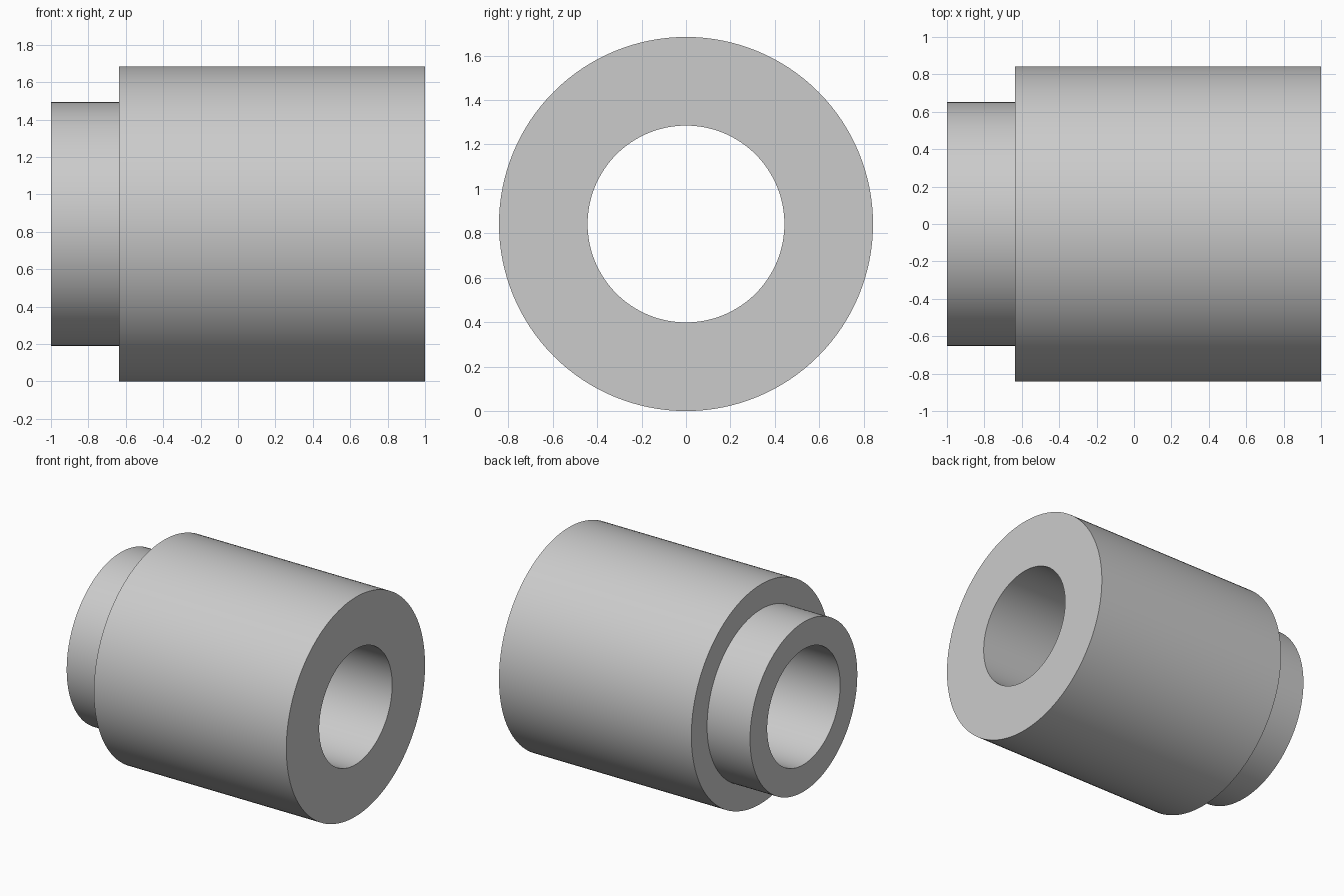
import bpy
import bmesh
from math import pi, radians
from mathutils import Matrix, Vector

SEGMENTS = 128
OUTER, COLLAR, BORE = 0.842, 0.651, 0.443
LEFT_END, STEP, RIGHT_END = -1.0, -0.635, 1.0

cube = bpy.data.objects.get("Cube")
if cube:
    bpy.data.objects.remove(cube, do_unlink=True)

# Plain grey material
grey = bpy.data.materials.new("plain_grey")
grey.use_nodes = True
colour = (0.6, 0.6, 0.6, 1.0)
grey.diffuse_color = colour
grey.node_tree.nodes["Principled BSDF"].inputs["Base Color"].default_value = colour

# Closed profile (x, radius) of the stepped bushing with its through bore
profile = [(LEFT_END, BORE), (LEFT_END, COLLAR), (STEP, COLLAR),
           (STEP, OUTER), (RIGHT_END, OUTER), (RIGHT_END, BORE)]

# Revolve the profile around the x axis
bm = bmesh.new()
verts = [bm.verts.new((x, 0, r)) for x, r in profile]
edges = [bm.edges.new((a, b)) for a, b in zip(verts, verts[1:] + verts[:1])]
bmesh.ops.spin(bm, geom=verts + edges, cent=(0, 0, 0), axis=(1, 0, 0),
               angle=2 * pi, steps=SEGMENTS, use_merge=True)
bmesh.ops.remove_doubles(bm, verts=bm.verts[:], dist=0.0001)
bmesh.ops.recalc_face_normals(bm, faces=bm.faces[:])
bmesh.ops.transform(bm, matrix=Matrix.Translation(Vector((0, 0, OUTER))), verts=bm.verts[:])

mesh = bpy.data.meshes.new("stepped_bushing")
bm.to_mesh(mesh)
bm.free()
mesh.materials.append(grey)
bushing = bpy.data.objects.new("stepped_bushing", mesh)
bpy.context.collection.objects.link(bushing)

# Smooth round walls, sharp rims
bpy.ops.object.select_all(action="DESELECT")
bushing.select_set(True)
bpy.context.view_layer.objects.active = bushing
bpy.ops.object.shade_smooth_by_angle(angle=radians(30))
